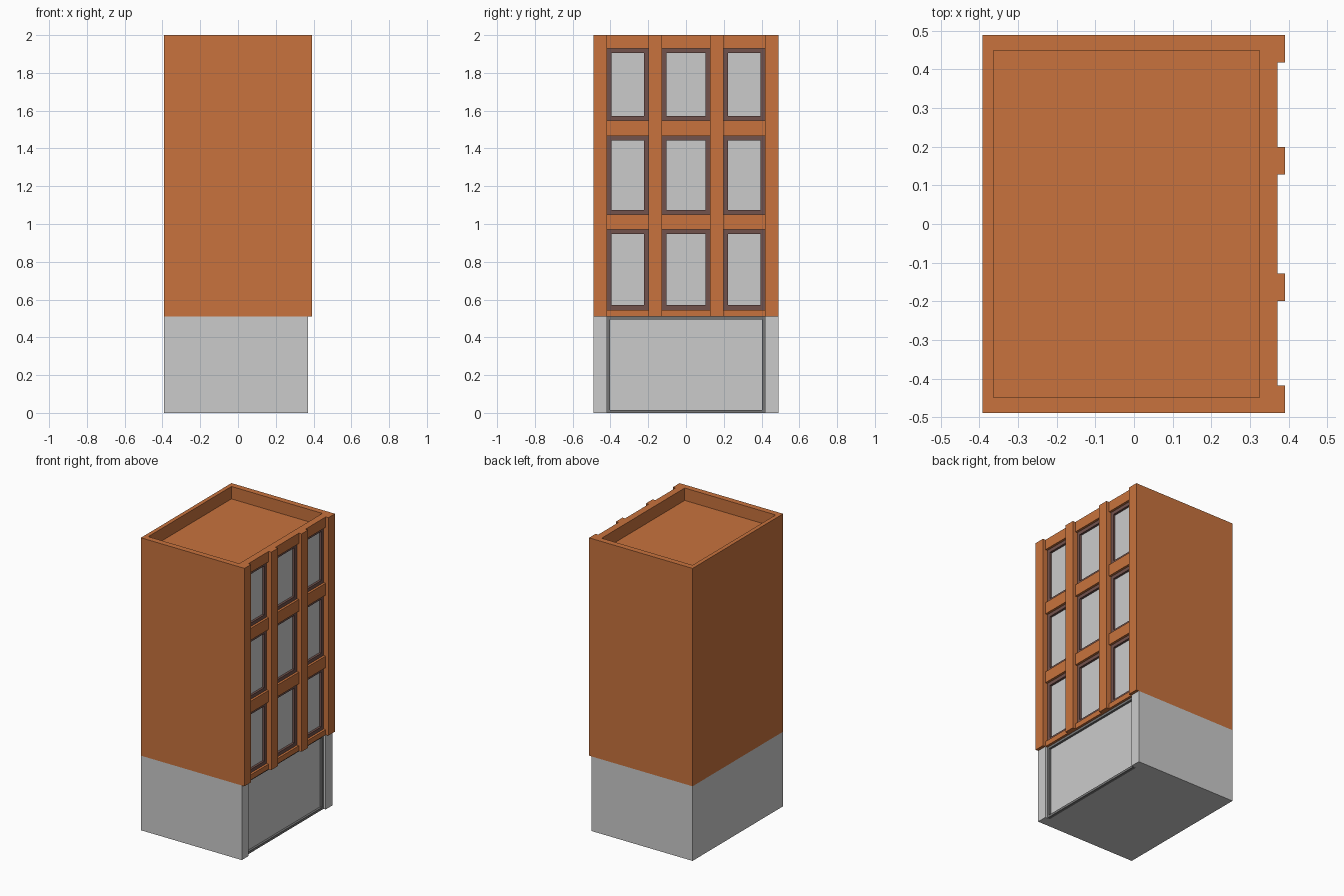
import bpy, bmesh

if "Cube" in bpy.data.objects:
    bpy.data.objects.remove(bpy.data.objects["Cube"])


def material(name, rgb):
    m = bpy.data.materials.new(name)
    m.diffuse_color = (*rgb, 1)
    m.use_nodes = True
    m.node_tree.nodes["Principled BSDF"].inputs["Base Color"].default_value = m.diffuse_color
    return m


BRICK = material("brick", (0.58, 0.171, 0.047))
BROWN = material("brown_frame", (0.17, 0.085, 0.073))
DARK = material("dark_grey", (0.18, 0.18, 0.18))


def finish(name, bm, mat=None):
    me = bpy.data.meshes.new(name)
    bm.to_mesh(me)
    bm.free()
    ob = bpy.data.objects.new(name, me)
    bpy.context.collection.objects.link(ob)
    if mat:
        me.materials.append(mat)
    return ob


def add_box(bm, x0, x1, y0, y1, z0, z1):
    for v in bmesh.ops.create_cube(bm, size=1)["verts"]:
        v.co = (x1 if v.co.x > 0 else x0,
                y1 if v.co.y > 0 else y0,
                z1 if v.co.z > 0 else z0)


def new_verts(geom):
    return [g for g in geom if isinstance(g, bmesh.types.BMVert)]


def extrude_plan(name, plan, z0, z1, mat=None):
    bm = bmesh.new()
    face = bm.faces.new([bm.verts.new((x, y, z0)) for x, y in plan])
    new = bmesh.ops.extrude_face_region(bm, geom=[face], use_keep_orig=True)["geom"]
    bmesh.ops.translate(bm, vec=(0, 0, z1 - z0), verts=new_verts(new))
    bmesh.ops.recalc_face_normals(bm, faces=bm.faces[:])
    return finish(name, bm, mat)


def window(name, y0, y1, z0, z1, rim, mat, front=0.355, back=0.34):
    # frame ring with an inner reveal
    bm = bmesh.new()
    add_box(bm, 0.335, front, y0, y1, z0, z1)
    bm.normal_update()
    face = max(bm.faces, key=lambda f: f.calc_center_median().x)
    bmesh.ops.inset_region(bm, faces=[face], thickness=rim, use_even_offset=True)
    pane = bmesh.ops.extrude_discrete_faces(bm, faces=[face])["faces"][0]
    bmesh.ops.translate(bm, vec=(back - front, 0, 0), verts=pane.verts[:])
    rear = [f for f in bm.faces if f.calc_center_median().x < 0.336]
    bmesh.ops.delete(bm, geom=[pane] + rear, context='FACES')
    finish(name + "_frame", bm, mat)
    # glass pane, facing +x
    bm = bmesh.new()
    y0, y1, z0, z1 = y0 + rim, y1 - rim, z0 + rim, z1 - rim
    bm.faces.new([bm.verts.new((back, y, z))
                  for y, z in ((y0, z0), (y1, z0), (y1, z1), (y0, z1))])
    finish(name + "_glass", bm)


BASE_TOP = 0.51
bays = [(-0.418, -0.199), (-0.128, 0.128), (0.199, 0.418)]
rows = [(0.546, 0.97), (1.049, 1.466), (1.547, 1.929)]

# ground floor with corner piers around the shop front
extrude_plan("ground_floor", [
    (-0.392, -0.489), (0.371, -0.489), (0.371, -0.418), (0.335, -0.418),
    (0.335, 0.418), (0.371, 0.418), (0.371, 0.489), (-0.392, 0.489)], 0, BASE_TOP)
window("shop_front", -0.418, 0.418, 0, BASE_TOP, 0.016, DARK)

# brick upper floors: plan outline with four pilasters
plan = [(-0.392, -0.489), (0.391, -0.489)]
for y0, y1 in bays:
    plan += [(0.391, y0), (0.371, y0), (0.371, y1), (0.391, y1)]
plan += [(0.391, 0.489), (-0.392, 0.489)]
upper = extrude_plan("upper_floors", plan, BASE_TOP, 2.0, BRICK)

# cut the window openings and the sunken roof
bm = bmesh.new()
add_box(bm, -0.364, 0.324, -0.449, 0.449, 1.915, 2.2)
for y0, y1 in bays:
    for z0, z1 in rows:
        add_box(bm, 0.335, 0.381, y0, y1, z0, z1)
cutter = finish("opening_cutter", bm, BRICK)
cutter.hide_render = True
mod = upper.modifiers.new("openings", 'BOOLEAN')
mod.operation = 'DIFFERENCE'
mod.solver = 'EXACT'
mod.object = cutter
bpy.context.view_layer.objects.active = upper
bpy.ops.object.modifier_apply(modifier=mod.name)
bpy.data.objects.remove(cutter)

# windows
for i, (z0, z1) in enumerate(rows):
    for j, (y0, y1) in enumerate(bays):
        window(f"window_{i + 1}_{j + 1}", y0, y1, z0, z1, 0.024, BROWN)
